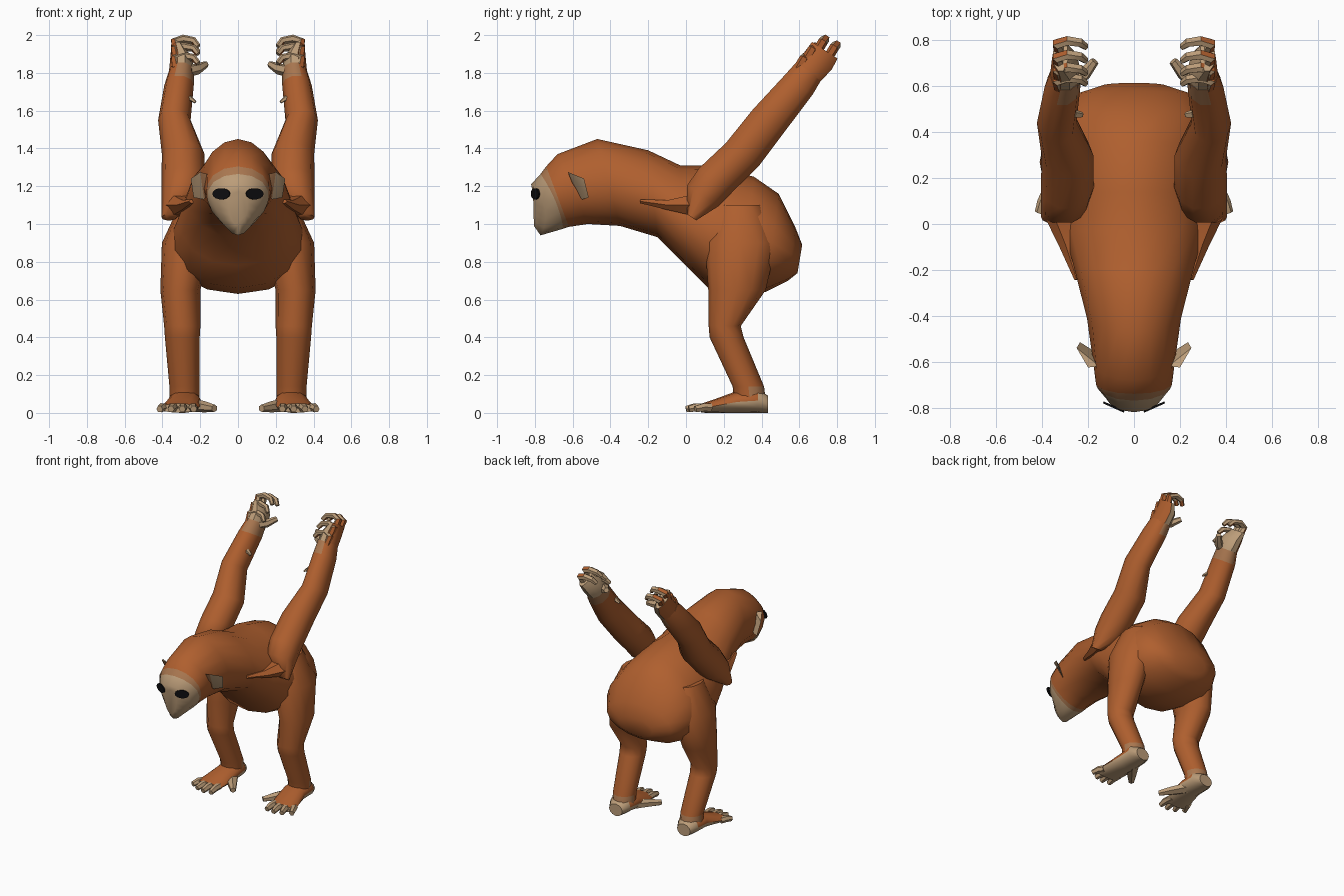
import bpy, bmesh, math
from mathutils import Vector as V

if "Cube" in bpy.data.objects:
    bpy.data.objects.remove(bpy.data.objects["Cube"])


def material(name, rgb):
    m = bpy.data.materials.new(name)
    m.use_nodes = True
    m.diffuse_color = (*rgb, 1)
    bsdf = m.node_tree.nodes["Principled BSDF"]
    bsdf.inputs["Base Color"].default_value = (*rgb, 1)
    bsdf.inputs["Roughness"].default_value = 0.9
    return m


MATS = [material("orange_fur", (0.43, 0.115, 0.028)),
        material("tan_skin", (0.50, 0.335, 0.19)),
        material("thin_fur", (0.40, 0.185, 0.08)),
        material("black_eye", (0.004, 0.004, 0.005))]
FUR, SKIN, BLEND, BLACK = range(4)


def finish(name, bm, rule, strips=None, angle=45):
    """Colour the faces by rule(strip, centre, normal) and make the object."""
    bmesh.ops.recalc_face_normals(bm, faces=bm.faces)
    for f in bm.faces:
        i = strips.get(f, -1) if strips else -1
        f.material_index = rule(i, f.calc_center_median(), f.normal) if callable(rule) else rule
    me = bpy.data.meshes.new(name)
    bm.to_mesh(me)
    bm.free()
    for m in MATS:
        me.materials.append(m)
    ob = bpy.data.objects.new(name, me)
    bpy.context.collection.objects.link(ob)
    bpy.ops.object.select_all(action="DESELECT")
    ob.select_set(True)
    bpy.context.view_layer.objects.active = ob
    bpy.ops.object.shade_smooth_by_angle(angle=math.radians(angle))
    return ob


def loft(name, rings, rule, angle=45):
    """Skin a row of rings and cap both ends."""
    bm = bmesh.new()
    rows = [[bm.verts.new(p) for p in r] for r in rings]
    strips, n = {}, len(rows[0])
    for i, (a, b) in enumerate(zip(rows, rows[1:])):
        for k in range(n):
            j = (k + 1) % n
            strips[bm.faces.new((a[k], a[j], b[j], b[k]))] = i
    strips[bm.faces.new(rows[0])] = 0
    strips[bm.faces.new(rows[-1])] = len(rows) - 2
    return finish(name, bm, rule, strips, angle)


def tube(name, pts, rule, s=1, d=None, ref=(1, 0, 0), sides=10, angle=45):
    """Tube through (x, y, z, radius along ref, other radius); s=-1 mirrors it."""
    c = [V((p[0] * s, p[1], p[2])) for p in pts]
    rings = []
    for i, p in enumerate(pts):
        t = V(d) if d else c[min(i + 1, len(c) - 1)] - c[max(i - 1, 0)]
        t.normalize()
        e1 = V(ref)
        e1 = (e1 - t * e1.dot(t)).normalized()
        e2 = t.cross(e1)
        rings.append([c[i] + e1 * p[3] * math.cos(2 * math.pi * k / sides)
                      + e2 * p[4] * math.sin(2 * math.pi * k / sides) for k in range(sides)])
    return loft(name, rings, rule, angle)


def body_ring(ty, tz, by, bz, hw, taper=0.0, bow=0.0, n=16):
    """Ring from a top and a bottom point, with half width, taper and swept sides."""
    pts = []
    for k in range(n):
        a = 2 * math.pi * k / n
        c, w = math.cos(a), math.sin(a)
        pts.append(V((hw * w * (1 + taper * c),
                      (ty + by) / 2 + (ty - by) / 2 * c + bow * w * w,
                      (tz + bz) / 2 + (tz - bz) / 2 * c)))
    return pts


# Head and torso in one skin, from the face back to the rump
torso = [
    (-0.81, 1.17, -0.805, 0.99, 0.05, 0.2, 0),
    (-0.82, 1.21, -0.77, 0.94, 0.115, 0.35, 0.05),
    (-0.77, 1.265, -0.65, 0.975, 0.16, 0.2, 0.02),
    (-0.74, 1.305, -0.62, 0.985, 0.168, 0.15, 0),
    (-0.68, 1.37, -0.52, 1.0, 0.178, 0, 0),
    (-0.47, 1.45, -0.35, 0.99, 0.205, -0.1, 0),
    (-0.20, 1.39, -0.15, 0.93, 0.265, -0.1, 0),
    (-0.03, 1.31, 0.0, 0.78, 0.31, -0.1, 0),
    (0.14, 1.31, 0.12, 0.66, 0.335, -0.2, 0),
    (0.36, 1.25, 0.28, 0.63, 0.36, -0.2, 0),
    (0.49, 1.16, 0.42, 0.64, 0.345, -0.1, 0),
    (0.58, 0.98, 0.54, 0.70, 0.27, 0, 0),
    (0.615, 0.89, 0.59, 0.74, 0.14, 0, 0),
]
loft("head_and_torso", [body_ring(*r) for r in torso],
     lambda i, c, n: SKIN if i < 2 else BLEND if i == 2 else FUR, 60)

ARM_DIR = (0, 0.55, 0.835)
ACROSS = (0, -0.835, 0.55)

for side, s in (("left", 1), ("right", -1)):
    # Eye plate
    c, u, n = V((0.088 * s, -0.797, 1.16)), V((0.914 * s, 0.406, 0)), V((0.406 * s, -0.914, 0))
    loft(side + "_eye", [[c + n * o + u * 0.05 * math.cos(a * math.pi / 7)
                          + V((0, 0, 0.03)) * math.sin(a * math.pi / 7) for a in range(14)]
                         for o in (-0.004, 0.005)], BLACK, 30)

    # Ear: a thin hull swept out and back
    bm = bmesh.new()
    for x, y, z in ((0.15, -0.62, 1.26), (0.20, -0.625, 1.275), (0.25, -0.54, 1.24),
                    (0.235, -0.515, 1.14), (0.18, -0.55, 1.13), (0.15, -0.58, 1.16),
                    (0.215, -0.56, 1.20)):
        bm.verts.new((x * s, y, z))
    bmesh.ops.convex_hull(bm, input=bm.verts)
    finish(side + "_ear", bm, lambda i, c, n: BLEND if abs(c.x) < 0.18 else SKIN, None, 30)

    # Leg
    tube(side + "_leg", [(0.23, 0.28, 1.10, 0.08, 0.12), (0.27, 0.29, 0.90, 0.133, 0.19),
                         (0.305, 0.27, 0.65, 0.106, 0.152), (0.295, 0.205, 0.46, 0.096, 0.085),
                         (0.295, 0.215, 0.40, 0.092, 0.09), (0.283, 0.33, 0.14, 0.08, 0.083),
                         (0.283, 0.34, 0.05, 0.08, 0.085)],
         lambda i, c, n: BLEND if i == 5 and n.y > -0.2 else FUR, s, d=(0, 0, 1), sides=12, angle=60)

    # Foot: furred on top, bare heel and sole
    tube(side + "_foot", [(0.285, 0.435, 0.045, 0.055, 0.045), (0.285, 0.38, 0.065, 0.085, 0.065),
                          (0.282, 0.27, 0.058, 0.088, 0.058), (0.30, 0.15, 0.036, 0.098, 0.036),
                          (0.315, 0.08, 0.025, 0.10, 0.024)],
         lambda i, c, n: FUR if n.z > 0.3 and 0.1 < c.y < 0.33 else SKIN,
         s, d=(0, -1, 0), sides=12)

    # Four toes and an inward big toe
    for k, (x0, x1, y1) in enumerate(((0.24, 0.235, 0.008), (0.29, 0.295, 0.0),
                                      (0.335, 0.355, 0.015), (0.38, 0.415, 0.05))):
        tube(f"{side}_toe_{k + 1}", [(x0, 0.13, 0.028, 0.026, 0.024),
                                     ((x0 + x1) / 2, y1 + 0.045, 0.03, 0.025, 0.024),
                                     (x1, y1, 0.02, 0.018, 0.019)], SKIN, s, sides=6, angle=35)
    tube(side + "_big_toe", [(0.25, 0.28, 0.04, 0.035, 0.05), (0.18, 0.19, 0.033, 0.03, 0.035),
                             (0.125, 0.12, 0.024, 0.02, 0.02)], SKIN, s, ref=(0, 0, 1), sides=6, angle=35)

    # Raised arm, with a loose fold of skin at the shoulder
    tube(side + "_arm", [(0.365, 0.03, 1.035, 0.04, 0.03), (0.30, 0.09, 1.15, 0.105, 0.105),
                         (0.29, 0.16, 1.235, 0.115, 0.115), (0.29, 0.30, 1.37, 0.113, 0.112),
                         (0.337, 0.44, 1.55, 0.086, 0.108), (0.312, 0.595, 1.735, 0.078, 0.095),
                         (0.30, 0.65, 1.81, 0.066, 0.085)],
         lambda i, c, n: BLEND if i == 5 and n.x * s < 0.2 else FUR, s, d=ARM_DIR, angle=60)
    tube(side + "_shoulder_fold", [(0.24, -0.24, 1.12, 0.02, 0.012), (0.27, -0.09, 1.10, 0.055, 0.03),
                                   (0.32, 0.07, 1.10, 0.08, 0.07)], FUR, s, sides=6, angle=30)

    # Hand: bare palm facing inward, furred back
    tube(side + "_palm", [(0.30, 0.645, 1.80, 0.066, 0.085), (0.30, 0.70, 1.865, 0.06, 0.09),
                          (0.32, 0.735, 1.92, 0.035, 0.085)],
         lambda i, c, n: FUR if n.x * s > 0.35 else SKIN, s, d=ARM_DIR)

    # Curled fingers
    for k, (y, z) in enumerate(((0.79, 1.945), (0.73, 1.975), (0.675, 1.935), (0.63, 1.885))):
        tube(f"{side}_finger_{k + 1}", [(0.325, y - 0.035, z - 0.06, 0.026, 0.026),
                                        (0.335, y - 0.005, z - 0.01, 0.026, 0.024),
                                        (0.29, y + 0.008, z + 0.005, 0.024, 0.022),
                                        (0.235, y, z - 0.005, 0.022, 0.019),
                                        (0.21, y - 0.018, z - 0.035, 0.016, 0.014)],
             lambda i, c, n: FUR if n.x * s > 0.4 else SKIN, s, ref=ACROSS, sides=6, angle=35)
    tube(side + "_thumb", [(0.28, 0.62, 1.81, 0.035, 0.035), (0.215, 0.655, 1.82, 0.032, 0.028),
                           (0.17, 0.71, 1.845, 0.02, 0.018)], SKIN, s, ref=ACROSS, sides=6, angle=35)

    # Small bare spur on the inner forearm
    tube(side + "_forearm_spur", [(0.26, 0.48, 1.67, 0.02, 0.015), (0.225, 0.475, 1.645, 0.012, 0.008)],
         SKIN, s, ref=(0, 1, 0), sides=5, angle=30)
